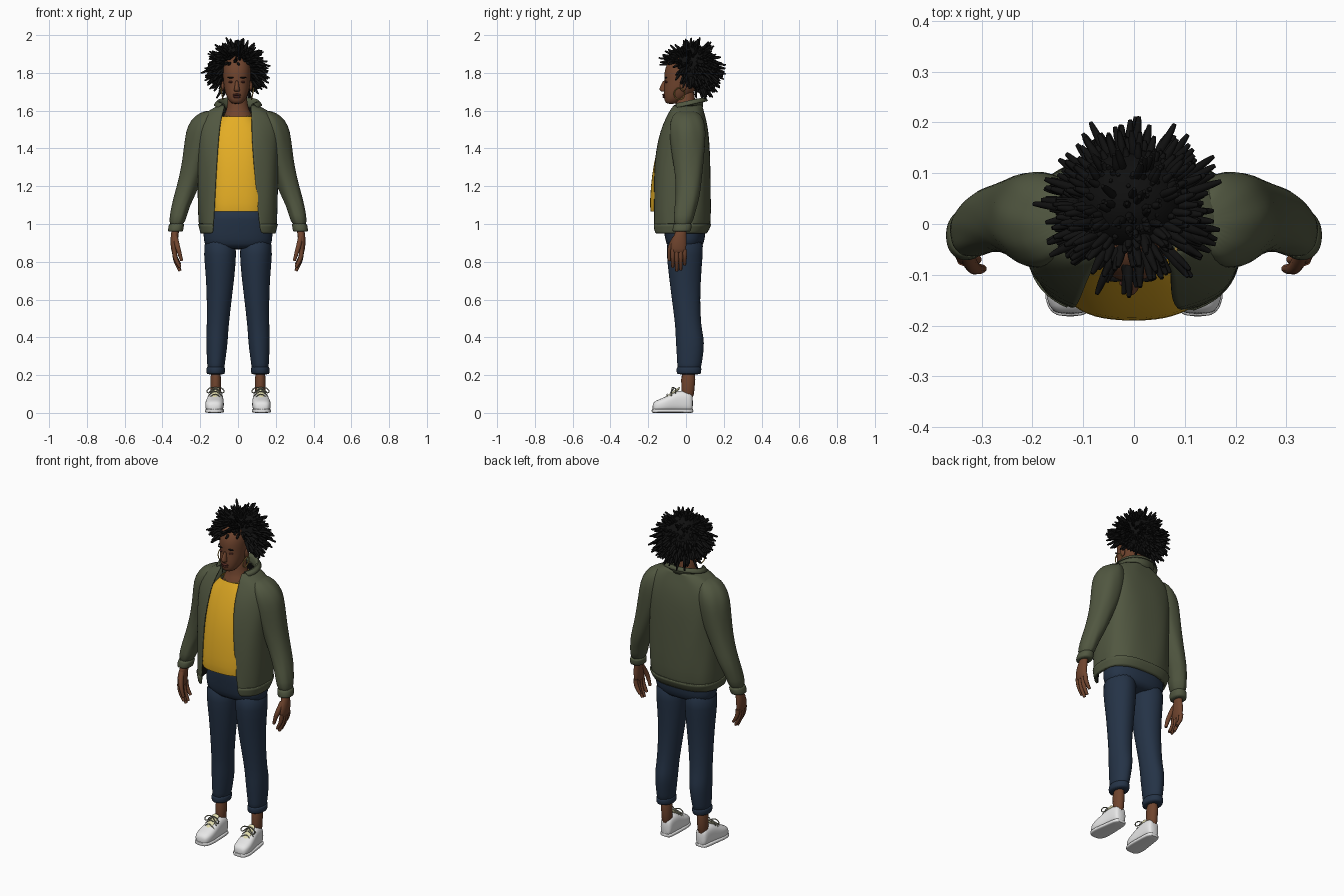
import bpy, bmesh, math, random
from mathutils import Vector

random.seed(4)
cube = bpy.data.objects.get("Cube")
if cube:
    bpy.data.objects.remove(cube, do_unlink=True)


def material(name, r, g, b):
    mat = bpy.data.materials.new(name)
    mat.use_nodes = True
    mat.diffuse_color = (r, g, b, 1)
    mat.node_tree.nodes["Principled BSDF"].inputs["Base Color"].default_value = (r, g, b, 1)
    return mat


olive = material("olive jacket", .082, .095, .052)
black = material("black hair", .005, .005, .005)
skin = material("brown skin", .16, .058, .027)
lip = material("dark lip", .09, .025, .018)
yellow = material("yellow shirt", .78, .42, .018)
denim = material("navy denim", .018, .033, .062)
white = material("white shoe", .8, .8, .8)
cream = material("cream tongue", .74, .71, .42)
lace_grey = material("lace grey", .3, .3, .22)
gold = material("gold", .55, .36, .08)


def finish(obj, *mats, angle=60):
    for mat in mats:
        obj.data.materials.append(mat)
    bpy.ops.object.select_all(action='DESELECT')
    obj.select_set(True)
    bpy.context.view_layer.objects.active = obj
    bpy.ops.object.shade_smooth_by_angle(angle=math.radians(angle))
    return obj


def power(value, e):
    return math.copysign(abs(value) ** e, value)


def loft(name, rings, *mats, n=24, e=1.0, axis='z', side=1, gaps=None,
         tilt=0, ripple=0, caps=True, subdiv=1):
    """Skin rounded rings (level, centre a, centre b, radius a, radius b).
    Each gap gives the +x and -x edge of an opening at the front."""
    bm = bmesh.new()
    rows = []
    for k, (level, ca, cb, ra, rb) in enumerate(rings):
        start, end, count = 0, math.tau, n
        if gaps:
            right, left = gaps[k]
            start = -math.acos((right / ra) ** (1 / e))
            end = math.pi + math.acos((left / ra) ** (1 / e))
            count = n - 1
        row = []
        for i in range(n):
            t = start + (end - start) * i / count
            swell = 1 + ripple * math.sin(7 * t + 9 * level) * math.sin(17 * level + 2 * t)
            a = ca + ra * swell * power(math.cos(t), e)
            b = cb + rb * swell * power(math.sin(t), e)
            co = (a * side, b, level + tilt * b) if axis == 'z' else (a * side, level, b)
            row.append(bm.verts.new(co))
        rows.append(row)
    for low, high in zip(rows, rows[1:]):
        for i in range(n - 1 if gaps else n):
            j = (i + 1) % n
            bm.faces.new((low[i], low[j], high[j], high[i]))
    if caps and not gaps:
        bm.faces.new(rows[0])
        bm.faces.new(rows[-1])
        bmesh.ops.recalc_face_normals(bm, faces=bm.faces)
    mesh = bpy.data.meshes.new(name)
    bm.to_mesh(mesh)
    bm.free()
    obj = bpy.data.objects.new(name, mesh)
    bpy.context.collection.objects.link(obj)
    if subdiv:
        obj.modifiers.new("smooth", 'SUBSURF').levels = subdiv
    return finish(obj, *mats)


def thicken(obj, amount, inner=0):
    mod = obj.modifiers.new("cloth thickness", 'SOLIDIFY')
    mod.thickness = amount
    mod.offset = -1
    mod.material_offset = inner


def blob(name, at, size, mat):
    bpy.ops.mesh.primitive_uv_sphere_add(segments=20, ring_count=12, location=at)
    obj = bpy.context.object
    obj.name = name
    obj.scale = size
    return finish(obj, mat)


def tubes(name, strands, depth, mat, cyclic=False, sides=1):
    """Sweep many strands of (point, relative radius) into one mesh."""
    curve = bpy.data.curves.new(name, 'CURVE')
    curve.dimensions = '3D'
    curve.bevel_depth = depth
    curve.bevel_resolution = sides
    curve.resolution_u = 3
    curve.use_fill_caps = True
    for strand in strands:
        spline = curve.splines.new('NURBS')
        spline.points.add(len(strand) - 1)
        for point, (co, radius) in zip(spline.points, strand):
            point.co = (*co, 1)
            point.radius = radius
        spline.order_u = 3
        spline.use_endpoint_u = not cyclic
        spline.use_cyclic_u = cyclic
    obj = bpy.data.objects.new(name, curve)
    bpy.context.collection.objects.link(obj)
    bpy.ops.object.select_all(action='DESELECT')
    obj.select_set(True)
    bpy.context.view_layer.objects.active = obj
    bpy.ops.object.convert(target='MESH')
    return finish(bpy.context.object, mat)


# Jacket body, open at the front, with a dark lining
body = [(.95, 0, -.035, .195, .14), (.97, 0, -.03, .2, .15), (1.0, 0, -.025, .208, .155),
        (1.15, 0, -.024, .213, .156), (1.32, 0, -.022, .212, .152), (1.45, 0, -.013, .215, .138),
        (1.53, 0, -.005, .213, .117), (1.575, 0, 0, .19, .1), (1.605, 0, .002, .15, .09),
        (1.63, 0, .005, .1, .08)]
openings = [(.125, .135), (.12, .133), (.112, .13), (.1, .122), (.085, .113), (.074, .105),
            (.072, .095), (.072, .085), (.07, .078), (.068, .07)]
jacket = loft("jacket_body", body, olive, black, n=48, e=.75, gaps=openings, ripple=.02)
thicken(jacket, .008, 1)
band = [(z, x, y, rx + .004, ry + .004) for z, x, y, rx, ry in body[:3]]
thicken(loft("jacket_hem", band, olive, black, n=48, e=.75, gaps=openings[:3]), .008, 1)
collar = loft("jacket_collar", [(1.6, 0, .005, .092, .084), (1.64, 0, .008, .098, .085),
              (1.652, 0, .01, .106, .09), (1.625, 0, .01, .125, .102)], olive,
              n=32, gaps=[(.07, .07), (.072, .072), (.08, .08), (.1, .1)], tilt=.22)
thicken(collar, .005)

# Shirt
loft("shirt", [(1.065, 0, -.045, .165, .143), (1.1, 0, -.046, .168, .147),
     (1.2, 0, -.043, .165, .144), (1.32, 0, -.037, .16, .135), (1.43, 0, -.022, .16, .122),
     (1.51, 0, -.014, .14, .1), (1.55, 0, -.012, .1, .084), (1.57, 0, -.01, .088, .076)],
     yellow, n=32, e=.8, caps=False, ripple=.008)

# Neck and head
loft("neck", [(1.48, 0, -.01, .1, .07), (1.555, 0, -.01, .088, .076), (1.59, 0, -.002, .065, .06),
     (1.63, -.003, -.005, .052, .05), (1.73, -.005, 0, .05, .05)], skin)
loft("head", [(1.635, -.006, -.078, .022, .022), (1.648, -.006, -.07, .04, .044),
     (1.68, -.006, -.046, .058, .072), (1.72, -.006, -.03, .068, .087),
     (1.755, -.006, -.02, .072, .092), (1.8, -.006, -.017, .075, .1),
     (1.85, -.006, -.012, .073, .092), (1.9, -.006, 0, .045, .06)], skin, e=.9)
loft("nose", [(1.7, -.006, -.118, .014, .012), (1.708, -.006, -.121, .018, .021),
     (1.72, -.006, -.12, .013, .022), (1.765, -.006, -.108, .008, .012)], skin, n=12)
blob("upper_lip", (-.006, -.117, 1.684), (.023, .009, .006), lip)
blob("lower_lip", (-.006, -.114, 1.673), (.02, .01, .007), lip)
for side, word in ((1, "left"), (-1, "right")):
    blob(word + "_eye", (side * .03 - .006, -.102, 1.752), (.014, .009, .006), lip)
    blob(word + "_brow", (side * .031 - .006, -.106, 1.775), (.02, .008, .004), black)
    blob(word + "_ear", (side * .074 - .006, -.015, 1.73), (.009, .018, .028), skin)
    hoop = [((side * (.082 + .006 * math.sin(a)) - .004, -.035 + .028 * math.cos(a),
              1.69 + .031 * math.sin(a)), 1) for a in [math.tau * i / 16 for i in range(16)]]
    tubes(word + "_hoop_earring", [hoop], .003, gold, cyclic=True)
necklace = [((.07 * math.cos(a), -.01 + .07 * math.sin(a), 1.583 + .1 * math.sin(a) * .2), 1)
            for a in [math.tau * i / 24 for i in range(24)]]
tubes("necklace", [necklace], .0025, gold, cyclic=True)

# Hair: a dense core with tapered locks growing outwards
blob("hair_core", (-.006, .045, 1.83), (.115, .105, .118), black)
centre = Vector((-.004, .025, 1.82))
locks = []
while len(locks) < 520:
    d = Vector([random.gauss(0, 1) for _ in range(3)]).normalized()
    floor = -.85 if d.y > .1 else (-.72 if abs(d.x) > .72 else .22)
    if d.z < floor or (d.y < -.1 and d.z < .1 and abs(d.x) < .8):
        continue
    reach = random.uniform(.135, .182) * (1 - .09 * max(d.z, 0))
    drift = Vector([random.uniform(-.018, .018) for _ in range(3)])
    root = centre + d * .07
    middle = centre + d * reach * .75 + drift * .5 + Vector((0, 0, .008))
    tip = centre + d * reach + drift - Vector((0, 0, .014 * (1 - abs(d.z))))
    locks.append([(root, 1), (middle, 1), (centre.lerp(tip, .93), .8), (tip, .45)])
tubes("hair_locks", locks, .0085, black)

# Trousers hips
loft("trouser_hips", [(.865, 0, -.005, .15, .075), (.89, 0, -.006, .18, .1),
     (.95, 0, -.005, .186, .11), (1.02, 0, -.012, .172, .112), (1.1, 0, -.02, .15, .112)],
     denim, n=32, e=.85)
loft("trouser_fly", [(.9, .004, -.1, .006, .008), (.97, .006, -.113, .012, .005),
     (1.05, .006, -.122, .012, .005)], denim, n=10)

for side, word in ((1, "left"), (-1, "right")):
    # Sleeves and cuffs
    loft(word + "_sleeve", [(.985, .328, -.02, .04, .049), (1.05, .315, -.01, .046, .055),
         (1.1, .302, 0, .049, .06), (1.15, .284, .01, .056, .064), (1.25, .25, .015, .062, .07),
         (1.35, .218, .013, .074, .084), (1.45, .194, .01, .088, .095),
         (1.52, .178, .008, .09, .096), (1.575, .162, .005, .065, .078),
         (1.602, .14, .003, .03, .045)], olive, black, side=side, n=32, ripple=.04)
    loft(word + "_sleeve_cuff", [(.958, .331, -.024, .038, .046), (.965, .331, -.023, .041, .05),
         (.995, .326, -.018, .041, .05), (1.005, .324, -.016, .038, .047)], olive,
         side=side, e=.9)

    # Hands
    loft(word + "_palm", [(.845, .337, -.04, .012, .036), (.865, .338, -.04, .017, .042),
         (.91, .338, -.038, .021, .042), (.945, .335, -.03, .02, .031),
         (.98, .33, -.023, .022, .028)], skin, side=side, n=16)
    fingers = []
    for i, length in enumerate((.078, .095, .09, .068)):
        y = -.07 + .021 * i
        fingers.append([(((.337 - bend) * side, y, .865 - drop * length), r) for bend, drop, r in
                        ((0, 0, 1.1), (.001, .4, 1.05), (.012, .8, .95), (.03, 1.2, .7))])
    fingers.append([((x * side, y, z), r) for x, y, z, r in
                    ((.332, -.055, .93, 1.3), (.322, -.083, .885, 1.25),
                     (.308, -.09, .84, 1), (.298, -.088, .805, .7))])
    tubes(word + "_fingers", fingers, .0115, skin, sides=2)

    # Trouser legs with rolled hems
    loft(word + "_trouser_leg", [(.205, .118, .015, .043, .06), (.26, .117, .018, .047, .065),
         (.34, .113, .022, .055, .074), (.4, .111, .02, .058, .075), (.46, .108, .012, .058, .068),
         (.6, .099, 0, .066, .075), (.72, .094, -.005, .076, .085),
         (.84, .094, -.008, .087, .097), (.94, .096, -.004, .085, .1)], denim, side=side, ripple=.02)
    loft(word + "_rolled_hem", [(.203, .118, .015, .045, .061), (.21, .118, .015, .049, .065),
         (.238, .118, .016, .05, .067), (.246, .118, .016, .046, .063)], denim, side=side)
    loft(word + "_ankle", [(.07, .118, .008, .03, .036), (.13, .118, .01, .027, .034),
         (.23, .118, .014, .033, .045)], skin, side=side, n=16)

    # Shoes, soles, tongues and laces
    loft(word + "_shoe", [(-.178, .126, .026, .024, .02), (-.165, .126, .034, .043, .03),
         (-.125, .125, .041, .051, .037), (-.085, .122, .05, .047, .047),
         (-.045, .119, .061, .042, .058), (-.005, .117, .06, .039, .057),
         (.025, .116, .058, .036, .055), (.037, .116, .05, .024, .042)], white,
         axis='y', e=.75, side=side)
    loft(word + "_sole", [(-.183, .126, .011, .024, .011), (-.168, .126, .011, .046, .011),
         (-.125, .125, .011, .054, .011), (-.06, .12, .011, .046, .011),
         (.02, .117, .011, .041, .011), (.04, .116, .011, .027, .011)], white,
         axis='y', e=.5, side=side)
    loft(word + "_tongue", [(-.122, .124, .073, .014, .007), (-.085, .122, .094, .021, .008),
         (-.05, .119, .118, .024, .009), (-.032, .118, .134, .021, .008)], cream,
         axis='y', n=12, side=side)
    laces = [[((side * (.121 + dx), y, z + lift), 1) for dx, lift in
              ((-.036, -.013), (-.015, .011), (.015, .011), (.036, -.013))]
             for y, z in ((-.1, .088), (-.078, .103), (-.056, .118))]
    for turn in (-1, 1):
        laces.append([((side * .119 + turn * dx, y, z), 1) for dx, y, z in
                      ((0, -.06, .13), (.025, -.075, .14), (.05, -.075, .115),
                       (.035, -.085, .1), (0, -.065, .128))])
    tubes(word + "_laces", laces, .003, lace_grey)
